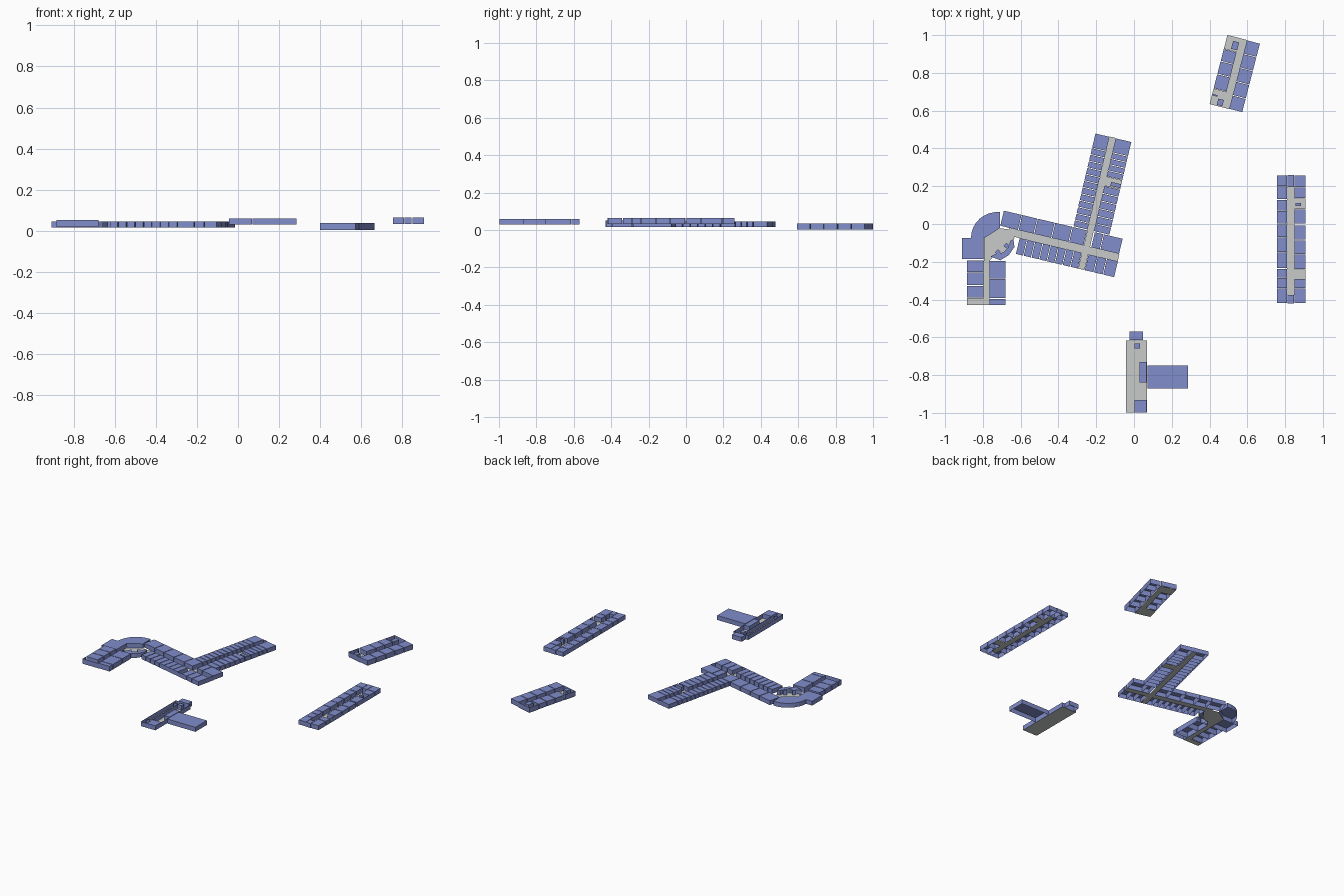
import bpy, bmesh, math


def material(name, rgb):
    m = bpy.data.materials.new(name)
    m.diffuse_color = (*rgb, 1)
    return m


BLUE = material("room blue", (0.22, 0.27, 0.60))
GREY = material("corridor grey", (0.58, 0.60, 0.59))
GAP = 0.002


class Part:
    """Collects flat shapes in a rotated local plan, then becomes one object."""

    def __init__(self, name, mat, z0, z1, origin=(0, 0), tilt=0):
        self.name, self.mat, self.z0, self.z1 = name, mat, z0, z1
        self.o, a = origin, math.radians(tilt)
        self.c, self.s = math.cos(a), math.sin(a)
        self.bm = bmesh.new()

    def at(self, p, z):
        x, y = p
        return self.bm.verts.new((self.o[0] + x * self.c + y * self.s,
                                  self.o[1] - x * self.s + y * self.c, z))

    def plate(self, pts):
        f = self.bm.faces.new([self.at(p, self.z0) for p in pts])
        f.normal_update()
        if f.normal.z < 0:
            f.normal_flip()

    def shell(self, pts):
        # ceiling and walls, open underneath
        lo = [self.at(p, self.z0) for p in pts]
        hi = [self.at(p, self.z1) for p in pts]
        self.bm.faces.new(hi)
        for i in range(len(pts)):
            j = (i + 1) % len(pts)
            self.bm.faces.new((lo[i], lo[j], hi[j], hi[i]))

    def wall(self, a, b):
        self.bm.faces.new((self.at(a, self.z0), self.at(b, self.z0),
                           self.at(b, self.z1), self.at(a, self.z1)))

    def room(self, x0, x1, y0, y1):
        self.shell(rect(x0, x1, y0, y1))

    def column(self, x0, x1, cuts):
        for a, b in zip(cuts, cuts[1:]):
            self.room(x0, x1, a + GAP, b - GAP)

    def row(self, y0, y1, cuts):
        for a, b in zip(cuts, cuts[1:]):
            self.room(a + GAP, b - GAP, y0, y1)

    def done(self):
        me = bpy.data.meshes.new(self.name)
        self.bm.normal_update()
        self.bm.to_mesh(me)
        self.bm.free()
        me.materials.append(self.mat)
        ob = bpy.data.objects.new(self.name, me)
        bpy.context.collection.objects.link(ob)


def rect(x0, x1, y0, y1):
    return [(x0, y0), (x1, y0), (x1, y1), (x0, y1)]


def even(a, b, n):
    return [a + (b - a) * i / n for i in range(n + 1)]


def px(*pts):
    # hundredths to units
    return [(x / 1000, y / 1000) for x, y in pts]


# ---- east building: two straight columns of rooms
r = Part("east_rooms", BLUE, 0.033, 0.064)
r.column(0.756, 0.810, [-0.42, -0.34, -0.285, -0.235, -0.15, -0.07, 0, 0.07, 0.13, 0.20, 0.26])
r.column(0.850, 0.907, [-0.42, -0.34, -0.29])
r.column(0.850, 0.907, [-0.24, -0.16, -0.085, -0.005])
r.column(0.850, 0.907, [0.0, 0.08])
r.column(0.850, 0.907, [0.135, 0.195, 0.26])
r.room(0.813, 0.847, -0.42, -0.375)
r.room(0.813, 0.847, 0.195, 0.26)
r.room(0.856, 0.885, 0.095, 0.11)
for y0, y1 in ((-0.29, -0.24), (0.08, 0.135)):
    r.wall((0.907, y0), (0.907, y1))
r.done()
f = Part("east_corridor", GREY, 0.033, 0.033)
f.plate(rect(0.811, 0.849, -0.375, 0.195))
f.plate(rect(0.849, 0.907, -0.29, -0.24))
f.plate(rect(0.849, 0.907, 0.08, 0.135))
f.done()

# ---- north-east building: short tilted block
spot = dict(origin=(0.40, 0.635), tilt=14.5)
r = Part("north_rooms", BLUE, 0.002, 0.036, **spot)
r.column(0.107, 0.178, even(0, 0.378, 5))
r.column(0.0, 0.070, [0.085, 0.165, 0.235, 0.302])
r.room(0.037, 0.070, 0.312, 0.355)
r.room(0.038, 0.068, 0.006, 0.040)
r.room(0.004, 0.030, 0.048, 0.056)
r.wall((0, 0), (0, 0.085))
r.wall((0, 0.302), (0, 0.378))
r.wall((0, 0), (0.107, 0))
r.wall((0, 0.378), (0.107, 0.378))
r.done()
f = Part("north_corridor", GREY, 0.0, 0.0, **spot)
f.plate(rect(0.070, 0.107, 0, 0.378))
f.plate(rect(0, 0.070, 0, 0.085))
f.plate(rect(0, 0.070, 0.302, 0.378))
f.done()

# ---- south building: open hall with a side room
r = Part("south_rooms", BLUE, 0.029, 0.060)
r.room(-0.025, 0.048, -0.613, -0.57)
r.room(0.002, 0.032, -0.66, -0.632)
r.room(0.028, 0.067, -0.84, -0.73)
r.room(0.071, 0.286, -0.872, -0.748)
r.room(0.002, 0.067, -0.997, -0.932)
ring = rect(-0.043, 0.068, -0.998, -0.616)
for i in range(4):
    r.wall(ring[i], ring[(i + 1) % 4])
for y in (-0.66, -0.96):
    r.wall((-0.03, y), (-0.015, y + 0.02))
r.wall((0, -0.95), (0, -0.66))
r.done()
f = Part("south_hall_floor", GREY, 0.029, 0.029)
f.plate(rect(-0.043, 0.068, -0.998, -0.616))
f.done()

# ---- main building: crossing wings in one tilted frame
spot = dict(origin=(-0.238, -0.143), tilt=13.3)
r = Part("main_wing_rooms", BLUE, 0.015, 0.045, **spot)
r.column(-0.110, -0.034, even(0.107, 0.535, 12) + [0.615])
r.column(0.0, 0.085, even(0.107, 0.355, 6))
r.column(0.03, 0.085, [0.36, 0.385])
r.column(0.0, 0.085, even(0.405, 0.535, 4) + [0.615])
r.row(0.022, 0.104, [-0.49, -0.39, -0.305, -0.21, -0.115, -0.034])
r.row(0.022, 0.104, [0.005, 0.055, 0.16])
r.row(-0.104, -0.018, even(-0.375, -0.035, 8))
r.row(-0.104, -0.018, [0.0, 0.05, 0.10, 0.163])
r.wall((-0.034, 0.615), (0.0, 0.615))
r.wall((-0.035, -0.104), (0.0, -0.104))
r.wall((0.16, -0.018), (0.16, 0.022))
r.wall((0.085, 0.36), (0.085, 0.405))
r.done()
f = Part("main_wing_corridor", GREY, 0.015, 0.015, **spot)
f.plate(rect(-0.034, 0.0, 0.022, 0.615))
f.plate(rect(-0.44, 0.16, -0.018, 0.022))
f.plate(rect(-0.035, 0.0, -0.104, -0.018))
f.plate(rect(0.0, 0.085, 0.355, 0.405))
f.done()

# ---- curved hub joining the two wings
r = Part("hub_rooms", BLUE, 0.015, 0.045)
arc = [(-0.725 + 0.138 * math.cos(math.radians(a)), -0.075 + 0.138 * math.sin(math.radians(a)))
       for a in range(84, 181, 12)]
r.shell(arc + px((-793, -75), (-710, -22)))
r.shell(px((-760, -172), (-708, -192), (-664, -166), (-633, -122), (-638, -80),
           (-655, -90), (-665, -122), (-690, -150), (-735, -160)))
for x, y in ((-0.735, -0.150), (-0.690, -0.115)):
    r.shell([(x, y), (x + 0.014, y - 0.014), (x + 0.030, y + 0.002), (x + 0.016, y + 0.016)])
r.done()
f = Part("hub_floor", GREY, 0.015, 0.015)
f.plate(px((-795, -75), (-710, -22), (-655, -30), (-632, -75), (-665, -122),
           (-690, -150), (-735, -160), (-764, -195), (-795, -195)))
f.done()

# ---- west wing running south from the hub
r = Part("west_wing_rooms", BLUE, 0.017, 0.052)
r.column(-0.884, -0.797, [-0.392, -0.325, -0.255, -0.19])
r.column(-0.765, -0.68, [-0.43, -0.395, -0.29, -0.195])
r.wall((-0.884, -0.43), (-0.765, -0.43))
r.wall((-0.884, -0.43), (-0.884, -0.392))
r.done()
r = Part("west_corner_room", BLUE, 0.015, 0.045)
r.room(-0.91, -0.797, -0.186, -0.075)
r.done()
f = Part("west_wing_corridor", GREY, 0.017, 0.017)
f.plate(rect(-0.797, -0.765, -0.43, -0.195))
f.plate(rect(-0.884, -0.797, -0.43, -0.392))
f.done()
